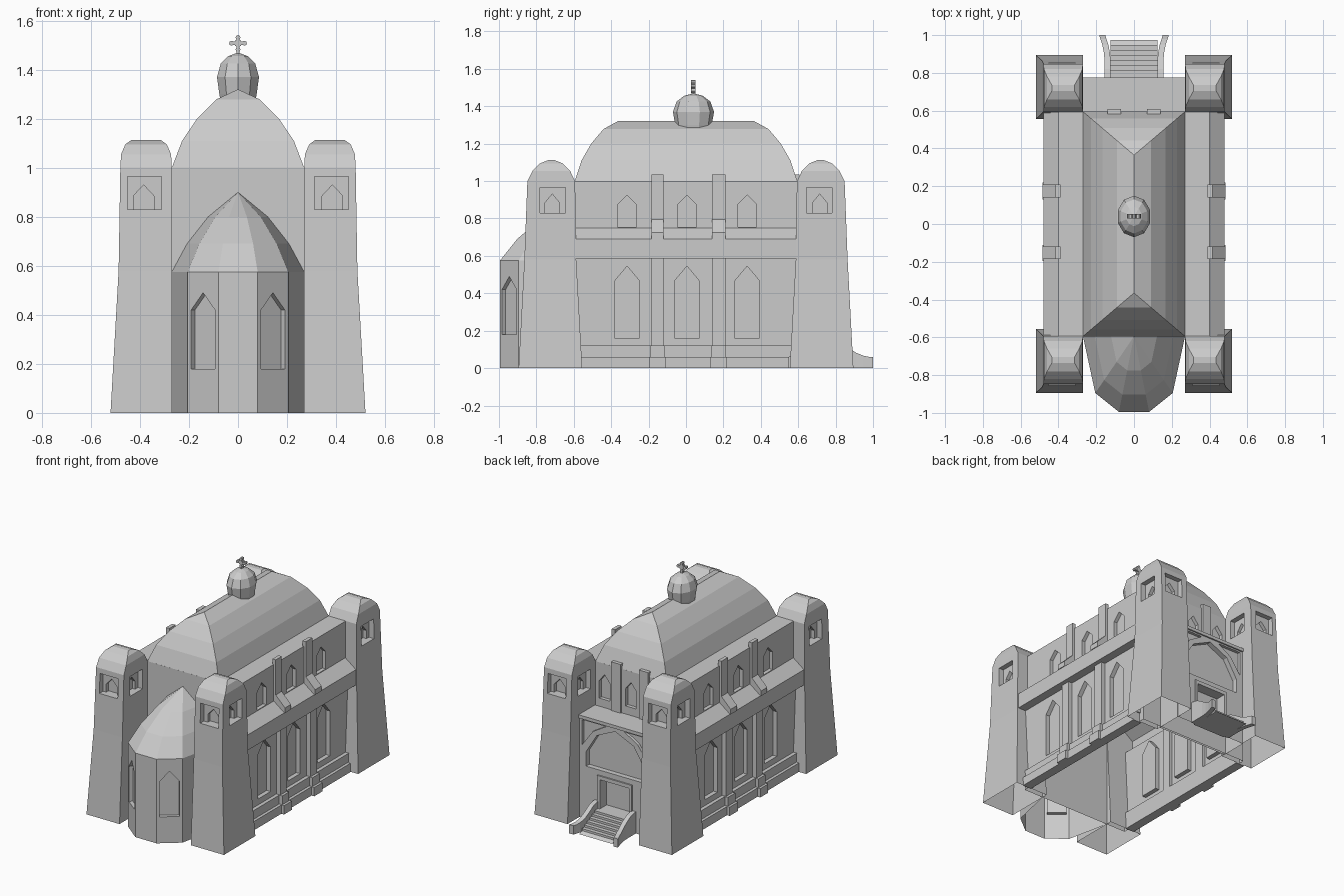
import bpy, bmesh, math
from mathutils import Matrix

if "Cube" in bpy.data.objects:
    bpy.data.objects.remove(bpy.data.objects["Cube"])


def make(name, rings, mirror=None, matrix=None):
    """Loft equal-sized point rings into a closed flat-shaded solid."""
    bm = bmesh.new()
    rows = [[bm.verts.new(p) for p in r] for r in rings]
    n = len(rows[0])
    for a, b in zip(rows, rows[1:]):
        for i in range(n):
            bm.faces.new((a[i], a[(i + 1) % n], b[(i + 1) % n], b[i]))
    bm.faces.new(rows[0])
    bm.faces.new(rows[-1])
    bmesh.ops.remove_doubles(bm, verts=bm.verts, dist=1e-5)
    bmesh.ops.recalc_face_normals(bm, faces=bm.faces)
    if matrix:
        bm.transform(matrix)
    me = bpy.data.meshes.new(name)
    bm.to_mesh(me)
    bm.free()
    ob = bpy.data.objects.new(name, me)
    bpy.context.collection.objects.link(ob)
    if mirror:
        add_mirror(ob, mirror)
    return ob


def add_mirror(ob, axes):
    m = ob.modifiers.new("mirror", 'MIRROR')
    m.use_axis = ['x' in axes, 'y' in axes, False]
    m.use_mirror_merge = False


def prism(name, pts, axis, a, b, mirror=None, matrix=None):
    put = {'x': lambda p, t: (t, p[0], p[1]),
           'y': lambda p, t: (p[0], t, p[1]),
           'z': lambda p, t: (p[0], p[1], t)}[axis]
    return make(name, [[put(p, t) for p in pts] for t in (a, b)], mirror, matrix)


def rect(x0, x1, y0, y1):
    return [(x0, y0), (x1, y0), (x1, y1), (x0, y1)]


def box(name, x0, x1, y0, y1, z0, z1, mirror=None):
    return prism(name, rect(x0, x1, y0, y1), 'z', z0, z1, mirror)


def arch(c, w, z0, zs, zt):
    return [(c - w, z0), (c + w, z0), (c + w, zs), (c, zt), (c - w, zs)]


def carve(ob, cutters):
    """Cut every cutter out of ob, then open the underside."""
    for c in cutters:
        m = ob.modifiers.new("cut", 'BOOLEAN')
        m.operation, m.solver, m.object = 'DIFFERENCE', 'EXACT', c
    dg = bpy.context.evaluated_depsgraph_get()
    me = bpy.data.meshes.new_from_object(ob.evaluated_get(dg))
    ob.modifiers.clear()
    ob.data = me
    for c in cutters:
        bpy.data.objects.remove(c)
    bm = bmesh.new()
    bm.from_mesh(me)
    low = [f for f in bm.faces if all(v.co.z < 1e-4 for v in f.verts)]
    bmesh.ops.delete(bm, geom=low, context='FACES')
    bm.to_mesh(me)
    bm.free()


# Corner towers with rounded hipped caps and belfry niches
levels = [(0, .27, .52, .555, .895), (.58, .27, .487, .587, .864), (1.0, .27, .48, .593, .848),
          (1.055, .273, .477, .62, .82), (1.095, .29, .46, .66, .78), (1.113, .315, .435, .705, .735)]
tower = make("corner_tower", [[(x, y, z) for x, y in rect(a, b, c, d)] for z, a, b, c, d in levels])
niche_y, niche_x = arch(.385, .042, .83, .885, .93), arch(.715, .038, .83, .885, .93)
carve(tower, [
    box("cut", .312, .45, .815, .95, .83, .965),
    box("cut", .445, .55, .645, .78, .83, .965),
    box("cut", .2, .305, .645, .78, .83, .965),
    prism("cut", niche_y, 'y', .79, .94),
    prism("cut", niche_x, 'x', .42, .54),
    prism("cut", niche_x, 'x', .21, .325)])
add_mirror(tower, 'xy')

# Hall with side aisles, sloping ledge and clerestory
half = [(.42, 0), (.42, .585), (.48, .585), (.48, .69), (.40, .75), (.40, 1.0)]
hall = prism("hall", half + [(-x, z) for x, z in reversed(half)], 'y', -.595, .595)
bays = (-.315, .005, .327)
cuts = []
for s in (1, -1):
    for c in bays:
        cuts.append(prism("cut", arch(c, .067, .16, .465, .545), 'x', s * .39, s * .46))
        cuts.append(prism("cut", arch(c, .05, .755, .875, .925), 'x', s * .375, s * .5))
for c in (-.2, 0, .2):
    cuts.append(prism("cut", arch(c, .04, .755, .875, .925), 'y', .57, .7))
carve(hall, cuts)

# Aisle plinth, pilasters and ledge buttresses
box("plinth_lower", .40, .465, -.56, .55, 0, .06, 'x')
box("plinth_upper", .40, .445, -.575, .565, .06, .12, 'x')
for y0, y1 in ((-.185, -.12), (.14, .21)):
    box("aisle_pilaster", .40, .45, y0, y1, 0, .585, 'x')
    box("pilaster_base", .40, .485, y0 - .01, y1 + .01, 0, .06, 'x')
    box("pilaster_step", .40, .468, y0 - .005, y1 + .005, .06, .12, 'x')
    box("clerestory_pilaster", .39, .415, y0, y1, .70, 1.035, 'x')
    prism("ledge_buttress", [(.40, .69), (.485, .69), (.485, .725), (.41, .80), (.40, .80)],
          'y', y0, y1, 'x')

# Main hipped vault
shape = [(.27, 1.0), (.228, 1.11), (.167, 1.2), (.09, 1.278), (0, 1.32)]
make("main_vault", [[(x, y, z) for x, y in rect(-w, w, -.365 - .85 * w, .365 + .85 * w)]
                    for w, z in shape])

# Apse with faceted half dome
plan = [(.27, 0), (.205, -.3), (.08, -.4), (-.08, -.4), (-.205, -.3), (-.27, 0)]
rings = [(1, 0), (1, .575), (.77, .69), (.45, .80), (0, .9)]
apse = make("apse", [[(x * k, y * k - .595, z) for x, y in plan] for k, z in rings])
turn = math.atan2(.1, .125)
carve(apse, [prism("cut", arch(0, .062, .18, .42, .49), 'y', -.05, .025, None,
                   Matrix.Translation((s * .1425, -.945, 0)) @ Matrix.Rotation(s * turn, 4, 'Z'))
             for s in (1, -1)])

# Entrance porch with arched panel, spandrels and doorway
porch = box("entrance_porch", -.275, .275, .58, .765, 0, .70)
panel = [(-.22, .36), (.22, .36), (.22, .46), (.14, .59), (0, .655), (-.14, .59), (-.22, .46)]
cuts = [prism("cut", panel, 'y', .73, .9), box("cut", -.11, .11, .70, .9, .10, .30)]
for s in (1, -1):
    cuts.append(prism("cut", [(s * .25, .50), (s * .25, .67), (s * .07, .67), (s * .17, .61)],
                      'y', .745, .9))
carve(porch, cuts)
box("porch_cornice", -.27, .27, .60, .775, .68, .702)
box("door_lintel", -.13, .13, .75, .775, .30, .325)
box("door_jamb", .11, .13, .75, .775, .08, .30, 'x')
box("rear_pilaster", .07, .14, .58, .608, .69, 1.035, 'x')

# Entrance stairs with flared curved side walls
steps, n = [(.75, 0)], 7
for i in range(n):
    y, z = .975 - .027 * i, .1 * (i + 1) / n
    steps[1:1] = [(y - .027, z), (y, z)]
steps = [(.75, 0), (.75, .1)] + steps[1:-1] + [(.975, 0)]
prism("entrance_steps", steps, 'x', -.125, .125)
path = [(.14, .76, .15), (.14, .82, .138), (.14, .87, .108), (.144, .91, .082),
        (.152, .95, .066), (.162, .98, .06), (.168, 1.0, .06)]
make("stair_side_wall", [[(x - .016, y, 0), (x + .016, y, 0), (x + .016, y, z), (x - .016, y, z)]
                         for x, y, z in path], 'x')

# Cupola
curve = [(.068, 1.24), (.08, 1.3), (.09, 1.37), (.074, 1.425), (.042, 1.455), (0, 1.47)]
make("cupola", [[(r * math.cos(a), .04 + 1.22 * r * math.sin(a), z)
                 for a in [math.tau * i / 10 + math.pi / 10 for i in range(10)]] for r, z in curve])

# Cross with lobed ends
cz = 1.508
box("cross_upright", -.007, .007, .03, .05, 1.455, 1.538)
box("cross_arm", -.034, .034, .03, .05, cz - .007, cz + .007)


def disc(name, x, z, r):
    prism(name, [(x + r * math.cos(a), z + r * math.sin(a))
                 for a in [math.tau * i / 8 for i in range(8)]], 'y', .028, .052)


disc("cross_centre", 0, cz, .016)
for x, z in ((.026, 0), (-.026, 0), (0, .023), (0, -.026)):
    disc("cross_lobe", x, cz + z, .010)
